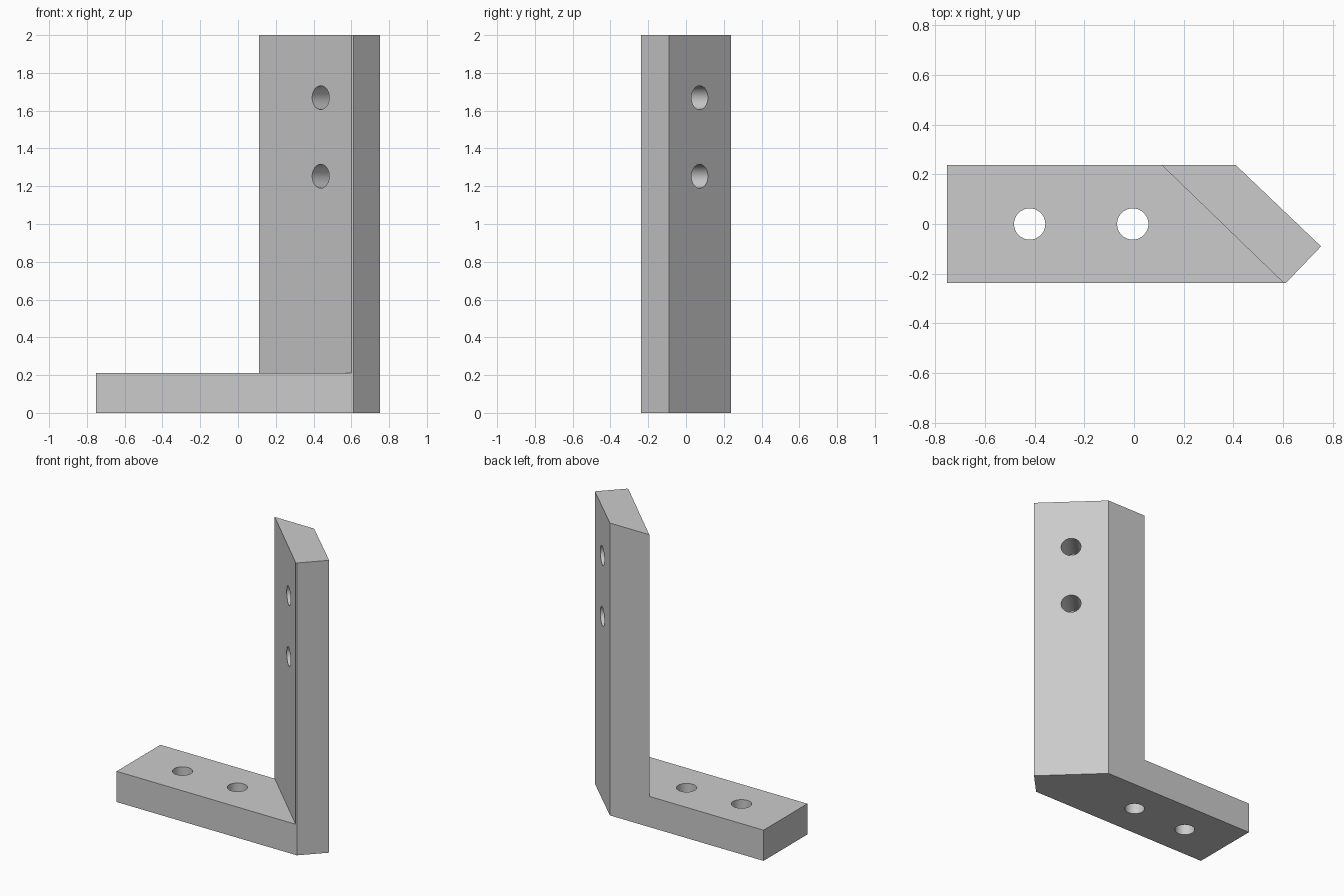
import bpy, bmesh, math
from mathutils import Vector

cube = bpy.data.objects.get("Cube")
if cube:
    bpy.data.objects.remove(cube, do_unlink=True)

HALF = 0.237      # half the foot's width
FOOT_TOP = 0.21
TOP = 2.0
HOLE_R = 0.063

# One flat grey for the whole bracket
grey = bpy.data.materials.new("grey")
grey.use_nodes = True
colour = (0.6, 0.6, 0.6, 1)
grey.diffuse_color = colour
grey.node_tree.nodes["Principled BSDF"].inputs["Base Color"].default_value = colour


def raise_faces(bm, faces, height):
    """Extrude faces upward and return the new top faces."""
    geom = bmesh.ops.extrude_face_region(bm, geom=faces)["geom"]
    verts = [g for g in geom if isinstance(g, bmesh.types.BMVert)]
    bmesh.ops.translate(bm, verts=verts, vec=(0, 0, height))
    return [g for g in geom if isinstance(g, bmesh.types.BMFace)]


# Bracket: foot outline and angled post outline share the diagonal edge
bm = bmesh.new()
foot_left = [bm.verts.new((-0.753, y, 0)) for y in (HALF, -HALF)]
diagonal = [bm.verts.new(p) for p in ((0.602, -HALF, 0), (0.112, HALF, 0))]
post_back = [bm.verts.new(p) for p in
             ((0.612, -HALF, 0), (0.753, -0.09, 0), (0.41, HALF, 0))]
foot = bm.faces.new(foot_left + diagonal)
post = bm.faces.new([diagonal[1], diagonal[0]] + post_back)
tops = raise_faces(bm, [foot, post], FOOT_TOP)
post_top = max(tops, key=lambda f: f.calc_center_median().x)
raise_faces(bm, [post_top], TOP - FOOT_TOP)

# Close the underside if the extrusion opened it, then merge flat seams
open_edges = [e for e in bm.edges if e.is_boundary]
if open_edges:
    bmesh.ops.holes_fill(bm, edges=open_edges)
bmesh.ops.dissolve_limit(bm, angle_limit=0.005, verts=bm.verts[:], edges=bm.edges[:])
bmesh.ops.recalc_face_normals(bm, faces=bm.faces[:])
mesh = bpy.data.meshes.new("angle_bracket")
bm.to_mesh(mesh)
bm.free()
mesh.materials.append(grey)
bracket = bpy.data.objects.new("angle_bracket", mesh)
bpy.context.collection.objects.link(bracket)


def drill(name, centre, axis):
    """Cut a round screw hole through the bracket."""
    bpy.ops.mesh.primitive_cylinder_add(vertices=48, radius=HOLE_R, depth=0.5,
                                        location=centre)
    cutter = bpy.context.object
    cutter.name = name
    cutter.rotation_euler = Vector(axis).to_track_quat('Z', 'Y').to_euler()
    cutter.data.materials.append(grey)
    cutter.hide_render = True
    bpy.context.view_layer.objects.active = bracket
    cut = bracket.modifiers.new(name, 'BOOLEAN')
    cut.operation = 'DIFFERENCE'
    cut.solver = 'EXACT'
    cut.object = cutter
    bpy.ops.object.modifier_apply(modifier=cut.name)
    bpy.data.objects.remove(cutter, do_unlink=True)


# Screw holes down through the foot
for x in (-0.42, -0.005):
    drill("foot_hole", (x, 0, FOOT_TOP / 2), (0, 0, 1))

# Screw holes square through the post
for z in (1.253, 1.669):
    drill("post_hole", (0.51, -0.003, z), (0.69, 0.72, 0))

# Round hole walls, crisp edges elsewhere
bpy.ops.object.select_all(action='DESELECT')
bracket.select_set(True)
bpy.context.view_layer.objects.active = bracket
bpy.ops.object.shade_smooth_by_angle(angle=math.radians(30))
